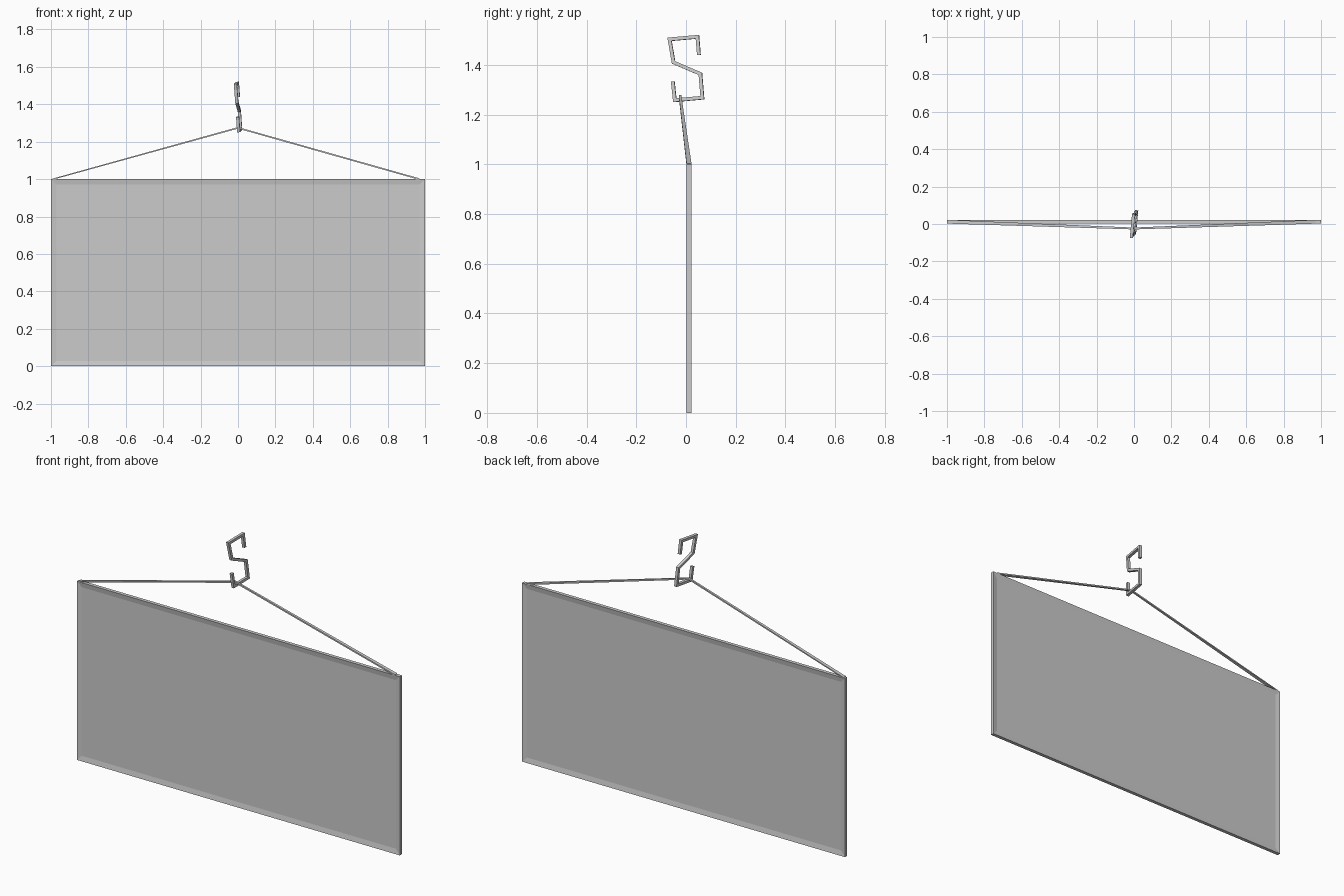
import bpy, bmesh
from mathutils import Vector

if "Cube" in bpy.data.objects:
    bpy.data.objects.remove(bpy.data.objects["Cube"])


def make_object(name, bm):
    bmesh.ops.recalc_face_normals(bm, faces=bm.faces)
    me = bpy.data.meshes.new(name)
    bm.to_mesh(me)
    bm.free()
    ob = bpy.data.objects.new(name, me)
    bpy.context.collection.objects.link(ob)
    return ob


def sweep(name, points, side, half_sizes):
    """Rectangular bar along points, mitred at corners; side is the section's width axis."""
    bm = bmesh.new()
    side = Vector(side).normalized()
    pts = [Vector(p) for p in points]
    rings = []
    for i, p in enumerate(pts):
        a = (p - pts[i - 1]).normalized() if i else (pts[1] - p).normalized()
        b = (pts[i + 1] - p).normalized() if i < len(pts) - 1 else a
        na, nb = side.cross(a).normalized(), side.cross(b).normalized()
        n = (na + nb).normalized()
        n = n / n.dot(na)
        w, h = half_sizes[i]
        rings.append([bm.verts.new(p + side * w * s + n * h * t)
                      for s, t in ((-1, -1), (1, -1), (1, 1), (-1, 1))])
    for r, q in zip(rings, rings[1:]):
        for k in range(4):
            bm.faces.new((r[k], r[(k + 1) % 4], q[(k + 1) % 4], q[k]))
    bm.faces.new(rings[0])
    bm.faces.new(rings[-1])
    return make_object(name, bm)


# Sign board: box with a raised border and recessed panel on both faces
Y_MID, THICK, BORDER, RECESS = 0.0125, 0.02, 0.04, 0.005
bm = bmesh.new()
bmesh.ops.create_cube(bm, size=1)
for v in bm.verts:
    v.co = (v.co.x * 2, v.co.y * THICK + Y_MID, v.co.z + 0.5)
bm.normal_update()
big = [f for f in bm.faces if abs(f.normal.y) > 0.9]
bmesh.ops.inset_individual(bm, faces=big, thickness=BORDER)
for f in big:
    step = RECESS if f.calc_center_median().y < Y_MID else -RECESS
    for v in f.verts:
        v.co.y += step
make_object("sign_board", bm)

# Cord: flat at the board corners, narrowing where it hangs on the hook
sweep("hanging_cord",
      [(-0.99, 0.012, 1.0), (0, -0.024, 1.274), (0.97, 0.012, 1.0)],
      (0, 1, 0), [(0.010, 0.003), (0.005, 0.004), (0.010, 0.004)])

# S hook: angular path in the y-z plane, slightly twisted and leaning
profile = [(0.052, 1.44), (0.046, 1.513), (-0.066, 1.503), (-0.050, 1.41),
           (0.058, 1.364), (0.066, 1.268), (-0.045, 1.258), (-0.053, 1.333)]
path = [(0.1 * y - 0.06 * (z - 1.39), y, z) for y, z in profile]
sweep("s_hook", path, (1, -0.1, 0.06), [(0.008, 0.007)] * len(path))
